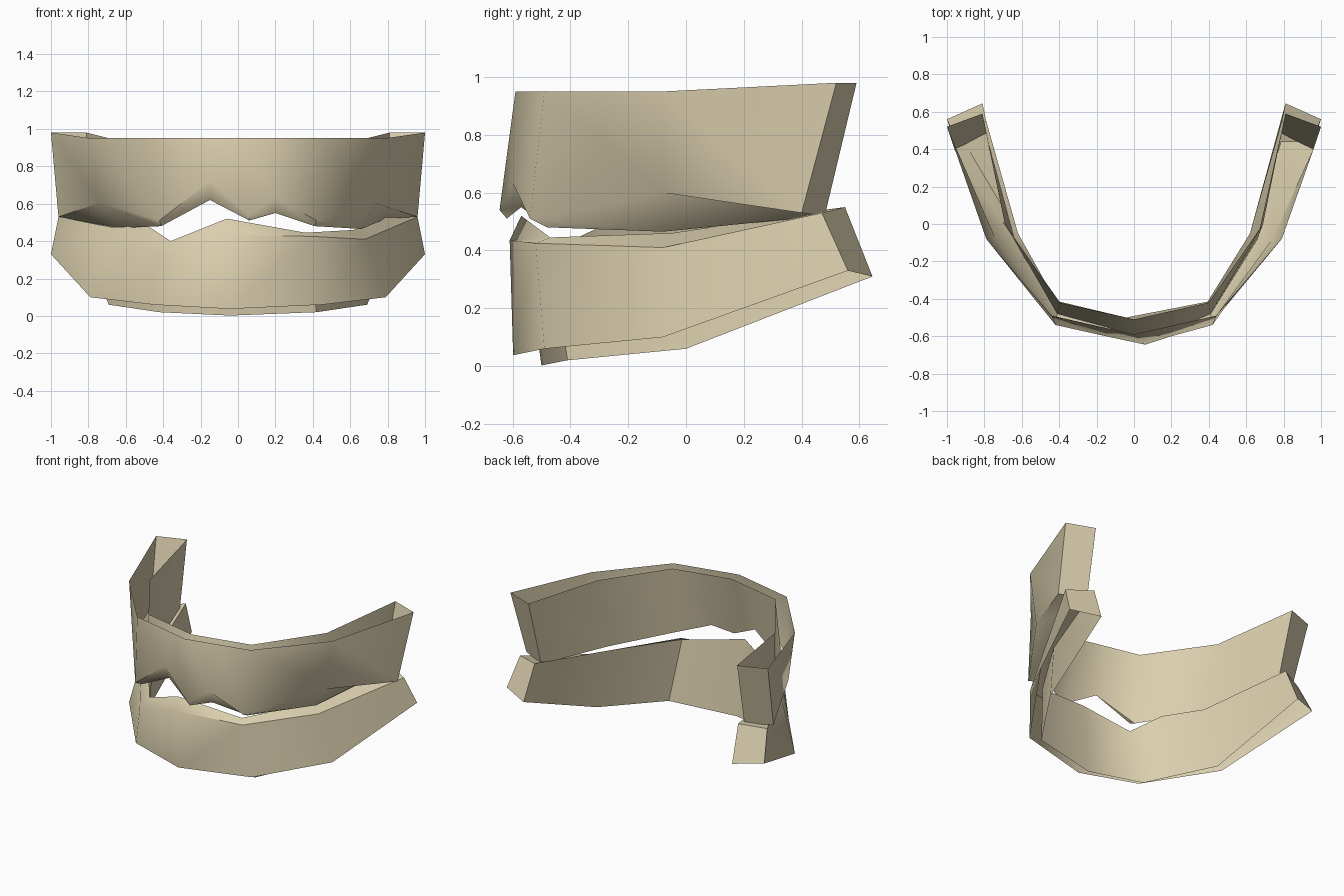
import bpy, bmesh, math
from mathutils import Vector

if "Cube" in bpy.data.objects:
    bpy.data.objects.remove(bpy.data.objects["Cube"])

bone = bpy.data.materials.new("bone_tan")
bone.diffuse_color = (0.70, 0.62, 0.42, 1)
bone.use_nodes = True
bone.node_tree.nodes["Principled BSDF"].inputs["Base Color"].default_value = bone.diffuse_color


def even_edge(half, stations):
    """Mirror half an edge across x, then sample it at fractional positions."""
    pts = [Vector((-x, y, z)) for x, y, z in half]
    pts += [Vector(p) for p in reversed(half[:-1])]
    out = []
    for s in stations:
        i = min(int(s), len(pts) - 2)
        out.append(pts[i].lerp(pts[i + 1], s - i))
    return out


def band(name, rim_out, rim_in, bite_out, bite_in):
    """Curved hollow band: two walls, a biting face and two end caps; the rim stays open."""
    bm = bmesh.new()
    loops = [[bm.verts.new(p) for p in edge]
             for edge in (rim_out, bite_out, bite_in, rim_in)]
    for a, b in zip(loops, loops[1:]):
        for i in range(len(a) - 1):
            bm.faces.new((a[i], a[i + 1], b[i + 1], b[i]))
    for k in (0, -1):
        bm.faces.new([loop[k] for loop in loops])
    bmesh.ops.recalc_face_normals(bm, faces=bm.faces)
    # point the outer front wall forward
    bm.faces.ensure_lookup_table()
    mid = bm.faces[len(rim_out) // 2 - 1]
    if mid.normal.y > 0:
        bmesh.ops.reverse_faces(bm, faces=bm.faces)
    mesh = bpy.data.meshes.new(name)
    bm.to_mesh(mesh)
    bm.free()
    mesh.materials.append(bone)
    obj = bpy.data.objects.new(name, mesh)
    bpy.context.collection.objects.link(obj)
    bpy.ops.object.select_all(action='DESELECT')
    obj.select_set(True)
    bpy.context.view_layer.objects.active = obj
    bpy.ops.object.shade_smooth_by_angle(angle=math.radians(45))
    return obj


# upper band, jagged along its lower edge
st = [0, 1, 2, 2.66, 3, 3.45, 4, 5, 6]
band("upper_band",
     even_edge([(1, .52, .98), (.79, -.08, .95), (.44, -.49, .95), (0, -.59, .95)], st),
     even_edge([(.81, .59, .98), (.69, 0, .95), (.40, -.42, .95), (0, -.51, .95)], st),
     [(-.96, .40, .53), (-.74, -.08, .605), (-.42, -.54, .51), (-.15, -.60, .72),
      (.06, -.645, .54), (.20, -.60, .635), (.42, -.54, .51), (.74, -.08, .60), (.96, .40, .53)],
     [(-.79, .48, .52), (-.64, -.08, .47), (-.41, -.48, .48), (-.15, -.55, .62),
      (.06, -.62, .51), (.20, -.57, .55), (.41, -.48, .48), (.66, -.08, .465), (.79, .48, .52)])

# lower band, notched along its upper edge
st = [0, 1, 1.6, 2, 2.9, 4, 5, 6]
band("lower_band",
     even_edge([(1, .56, .33), (.79, -.08, .10), (.45, -.49, .06), (0, -.61, .035)], st),
     even_edge([(.81, .645, .31), (.69, 0, .06), (.42, -.41, .02), (0, -.51, 0)], st),
     [(-.96, .47, .53), (-.68, -.08, .475), (-.54, -.31, .395), (-.40, -.52, .32),
      (-.06, -.61, .435), (.40, -.52, .425), (.68, -.08, .41), (.96, .47, .53)],
     [(-.79, .55, .55), (-.62, -.05, .47), (-.48, -.30, .48), (-.36, -.47, .40),
      (-.06, -.57, .52), (.36, -.47, .445), (.62, -.05, .46), (.79, .55, .55)])
